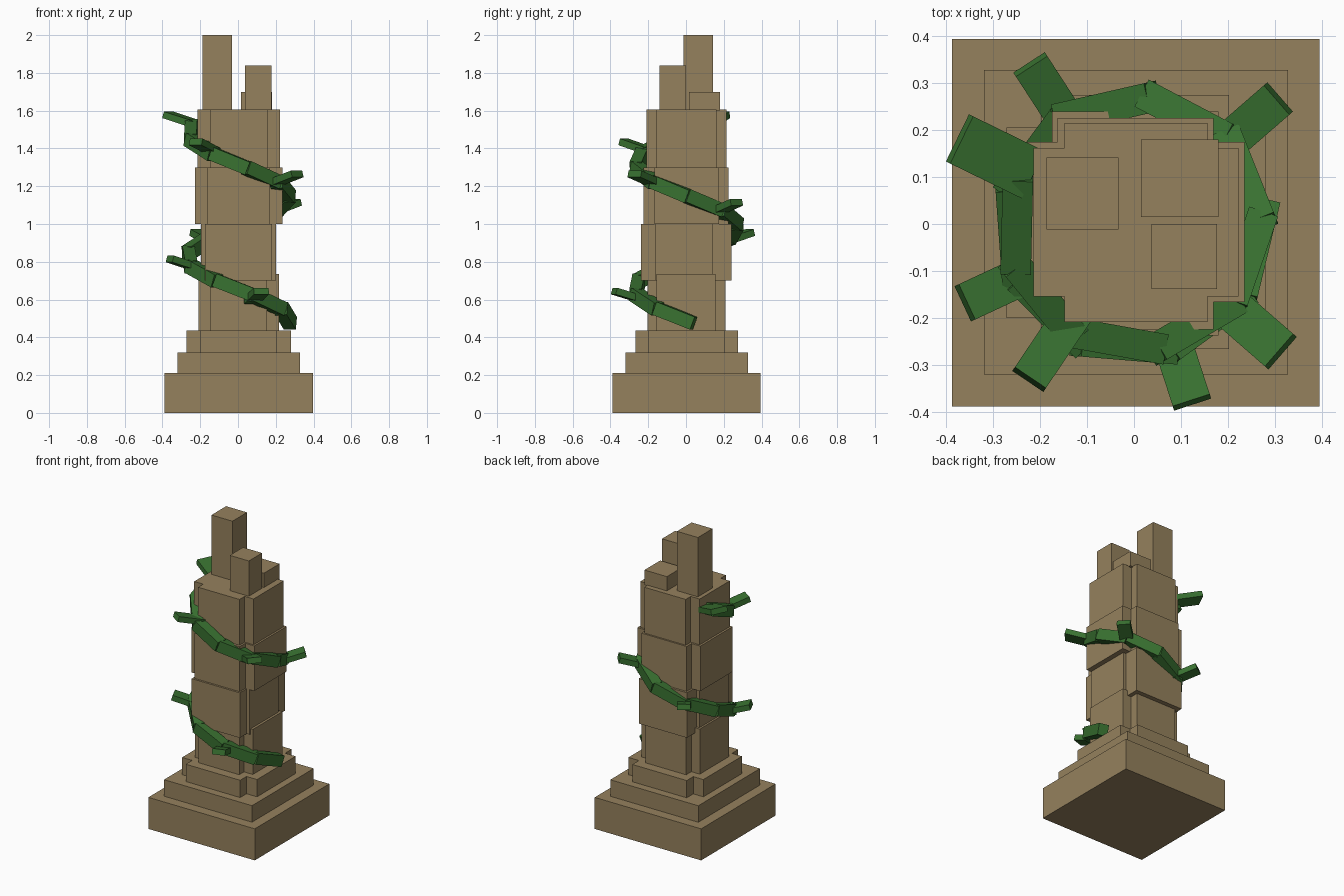
import bpy
from math import radians, cos, sin
from mathutils import Vector, Matrix

if "Cube" in bpy.data.objects:
    bpy.data.objects.remove(bpy.data.objects["Cube"])


def material(name, rgb):
    m = bpy.data.materials.new(name)
    m.diffuse_color = (*rgb, 1)
    m.use_nodes = True
    m.node_tree.nodes["Principled BSDF"].inputs["Base Color"].default_value = m.diffuse_color
    return m


stone = material("sandstone", (0.30, 0.22, 0.11))
green = material("vine green", (0.04, 0.165, 0.03))


def cube(name, mat, matrix):
    bpy.ops.mesh.primitive_cube_add(size=1)
    o = bpy.context.object
    o.name = name
    o.data.transform(matrix)
    o.data.materials.append(mat)
    return o


def block(name, x0, x1, y0, y1, z0, z1):
    centre = Vector((x0 + x1, y0 + y1, z0 + z1)) / 2
    cube(name, stone, Matrix.Translation(centre)
         @ Matrix.Diagonal((x1 - x0, y1 - y0, z1 - z0, 1)))


def beam(name, p, q, width, height, extra=0.0):
    """Box running from p to q with its width kept horizontal."""
    d = q - p
    ax = d.normalized()
    side = Vector((0, 0, 1)).cross(ax).normalized()
    up = ax.cross(side)
    rot = Matrix((ax, side, up)).transposed().to_4x4()
    cube(name, green, Matrix.Translation((p + q) / 2) @ rot
         @ Matrix.Diagonal((d.length + extra, width, height, 1)))


def polar(angle, r, z):
    a = radians(angle)
    return Vector((r * cos(a), r * sin(a), z))


# Stepped plinth, with a cross-shaped top step
block("plinth_base", -0.388, 0.396, -0.389, 0.395, 0, 0.21)
block("plinth_step", -0.32, 0.328, -0.321, 0.328, 0.21, 0.32)
block("plinth_collar_a", -0.272, 0.28, -0.2, 0.206, 0.32, 0.435)
block("plinth_collar_b", -0.198, 0.203, -0.267, 0.275, 0.32, 0.435)

# Shaft drums: two crossed blocks each, slightly shifted from one another
drums = [
    ((-0.148, 0.153, -0.205, 0.21, 0.43, 0.70), (-0.21, 0.218, -0.155, 0.155, 0.43, 0.735)),
    ((-0.175, 0.18, -0.238, 0.24, 0.70, 1.0), (-0.197, 0.202, -0.165, 0.14, 0.70, 1.0)),
    ((-0.163, 0.17, -0.225, 0.226, 1.0, 1.3), (-0.228, 0.236, -0.166, 0.175, 1.0, 1.3)),
    ((-0.148, 0.157, -0.209, 0.215, 1.3, 1.605), (-0.214, 0.223, -0.155, 0.162, 1.3, 1.605)),
]
for i, (a, b) in enumerate(drums):
    block(f"shaft_drum_{i + 1}_a", *a)
    block(f"shaft_drum_{i + 1}_b", *b)

# Broken stumps on top
block("broken_stump_tall", -0.187, -0.033, -0.012, 0.142, 1.6, 2.0)
block("broken_stump_middle", 0.037, 0.177, -0.139, 0.0, 1.6, 1.84)
block("broken_stump_low", 0.015, 0.18, 0.015, 0.18, 1.6, 1.70)

# Vine climbing clockwise round the shaft
N = 14
nodes = [polar(7 - 40.6 * k, 0.278 - 0.012 * k / N, 0.477 + 0.0745 * k)
         for k in range(N + 1)]
for i in range(N):
    beam(f"vine_segment_{i + 1}", nodes[i], nodes[i + 1], 0.065, 0.072, 0.015)

# Leaves sticking outward: angle, tip radius, tip height, width
leaves = [(-72, 0.40, 0.645, 0.083), (-155, 0.398, 0.815, 0.083),
          (123, 0.406, 0.955, 0.08), (41, 0.408, 1.115, 0.083),
          (-41, 0.415, 1.265, 0.092), (-124, 0.40, 1.435, 0.08),
          (154, 0.414, 1.578, 0.112)]
for i, (a, r, z, w) in enumerate(leaves):
    beam(f"vine_leaf_{i + 1}", polar(a, r - 0.17, z - 0.05), polar(a, r, z), w, 0.036)
